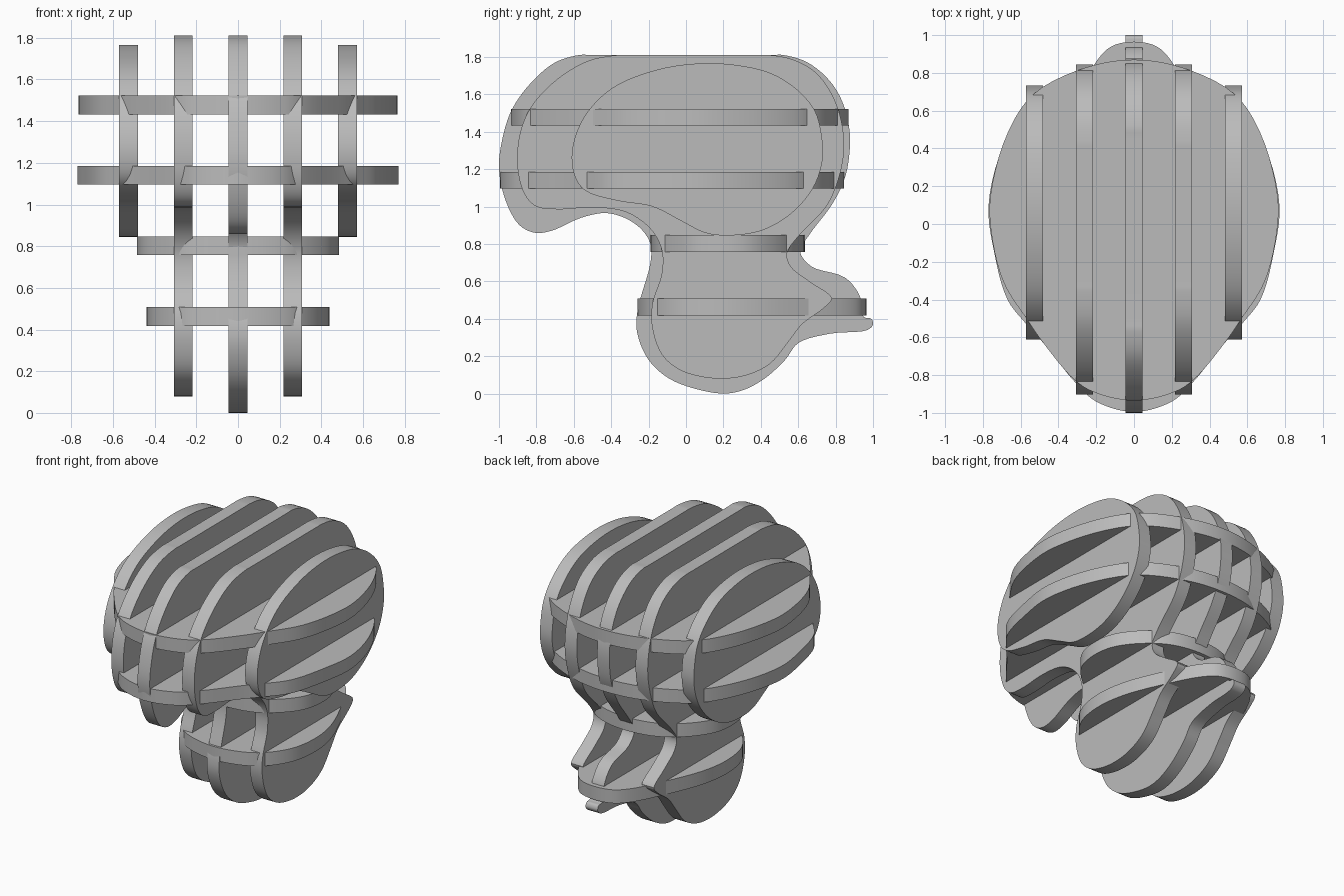
import bpy
import bmesh
from mathutils import Matrix, Vector

default_cube = bpy.data.objects.get("Cube")
if default_cube:
    bpy.data.objects.remove(default_cube, do_unlink=True)

THICKNESS = .09
STEPS_PER_SPAN = 5

# One matte grey for the whole interlocking lattice
sheet_grey = bpy.data.materials.new("sheet_grey")
sheet_grey.use_nodes = True
sheet_colour = (.5, .5, .5, 1)
sheet_grey.diffuse_color = sheet_colour
shader = next(node for node in sheet_grey.node_tree.nodes if node.type == "BSDF_PRINCIPLED")
shader.inputs["Base Color"].default_value = sheet_colour


def smooth_loop(points):
    """Closed centripetal spline passing through every point."""
    points = [Vector(point) for point in points]
    count = len(points)
    outline = []
    for i in range(count):
        before, start, end, after = (points[(i + k) % count] for k in (-1, 0, 1, 2))
        knot_start = (start - before).length ** .5
        knot_end = knot_start + (end - start).length ** .5
        knot_after = knot_end + (after - end).length ** .5
        for step in range(STEPS_PER_SPAN):
            t = knot_start + (knot_end - knot_start) * step / STEPS_PER_SPAN
            first = before.lerp(start, t / knot_start)
            middle = start.lerp(end, (t - knot_start) / (knot_end - knot_start))
            last = end.lerp(after, (t - knot_end) / (knot_after - knot_end))
            left = first.lerp(middle, t / knot_end)
            right = middle.lerp(last, (t - knot_start) / (knot_after - knot_start))
            outline.append(left.lerp(right, (t - knot_start) / (knot_end - knot_start)))
    return outline


def sheet(name, points, placement):
    """Cut a flat sheet from a smooth outline and give it thickness."""
    mesh = bpy.data.meshes.new(name)
    bm = bmesh.new()
    corners = [bm.verts.new((p.x, p.y, -THICKNESS / 2)) for p in smooth_loop(points)]
    face = bm.faces.new(corners)
    extruded = bmesh.ops.extrude_face_region(bm, geom=[face], use_keep_orig=True)
    raised = [item for item in extruded["geom"] if isinstance(item, bmesh.types.BMVert)]
    bmesh.ops.translate(bm, verts=raised, vec=(0, 0, THICKNESS))
    bm.transform(placement)
    bmesh.ops.recalc_face_normals(bm, faces=bm.faces)
    bm.to_mesh(mesh)
    bm.free()
    mesh.materials.append(sheet_grey)
    sheet_object = bpy.data.objects.new(name, mesh)
    bpy.context.collection.objects.link(sheet_object)
    bpy.ops.object.select_all(action="DESELECT")
    sheet_object.select_set(True)
    bpy.context.view_layer.objects.active = sheet_object
    bpy.ops.object.shade_smooth_by_angle(angle=.6)


def upright_rib(name, x, points):
    # Local x runs along y, local y runs up, local z runs across the model
    turn = Matrix(((0, 0, 1, x), (1, 0, 0, 0), (0, 1, 0, 0), (0, 0, 0, 1)))
    sheet(name, points, turn)


def level_plate(name, z, half_outline):
    # Half outline runs from the back centre to the front centre
    mirrored = [(-x, y) for x, y in reversed(half_outline[1:-1])]
    sheet(name, half_outline + mirrored, Matrix.Translation((0, 0, z)))


# Upright rib profiles, as (y, z)
middle_profile = [
    (-.57, 1.81), (-.5, 1.81), (.45, 1.81), (.52, 1.81), (.65, 1.77), (.77, 1.67),
    (.84, 1.55), (.875, 1.4), (.87, 1.25), (.845, 1.14), (.78, 1.01), (.66, .85),
    (.61, .76), (.67, .68), (.85, .62), (.93, .52), (.95, .41), (.99, .4), (1, .37),
    (.97, .34), (.77, .32), (.6, .27), (.53, .18), (.42, .08), (.31, .02), (.21, 0),
    (.07, .02), (-.09, .08), (-.2, .18), (-.26, .32), (-.26, .44), (-.19, .7),
    (-.19, .8), (-.24, .88), (-.33, .94), (-.43, .965), (-.56, .94), (-.72, .87),
    (-.81, .86), (-.89, .9), (-.96, 1.02), (-1, 1.2), (-.98, 1.37), (-.93, 1.52),
    (-.83, 1.66), (-.7, 1.77)]
inner_profile = [
    (-.36, 1.81), (-.3, 1.81), (.38, 1.81), (.44, 1.81), (.56, 1.79), (.69, 1.72),
    (.78, 1.6), (.83, 1.46), (.845, 1.3), (.81, 1.13), (.75, 1), (.6, .84),
    (.54, .75), (.56, .68), (.66, .6), (.78, .51), (.74, .46), (.62, .37),
    (.55, .28), (.45, .16), (.33, .1), (.21, .08), (.08, .09), (-.04, .13),
    (-.13, .21), (-.18, .35), (-.18, .48), (-.13, .64), (-.13, .77), (-.19, .88),
    (-.32, .97), (-.5, .995), (-.68, .985), (-.8, 1), (-.86, 1.06), (-.9, 1.2),
    (-.89, 1.38), (-.83, 1.53), (-.69, 1.68), (-.52, 1.78)]
outer_profile = [
    (.07, 1.765), (-.16, 1.73), (-.4, 1.63), (-.55, 1.47), (-.61, 1.29),
    (-.59, 1.15), (-.53, 1.08), (-.36, 1.03), (-.18, 1), (-.02, .92), (.1, .86),
    (.22, .845), (.4, .87), (.56, .96), (.68, 1.1), (.73, 1.25), (.725, 1.38),
    (.69, 1.51), (.6, 1.62), (.46, 1.71), (.28, 1.755)]

upright_rib("middle_rib", 0, middle_profile)
for side_name, side in (("left", 1), ("right", -1)):
    upright_rib(side_name + "_inner_rib", side * .263, inner_profile)
    upright_rib(side_name + "_outer_rib", side * .526, outer_profile)

# Level plates, as (x, y) half outlines
level_plate("upper_plate", 1.477, [
    (0, .87), (.25, .83), (.53, .69), (.67, .48), (.76, .15), (.755, -.05),
    (.69, -.31), (.57, -.5), (.48, -.63), (.31, -.83), (.2, -.895), (0, -.935)])
level_plate("lower_plate", 1.14, [
    (0, .845), (.25, .81), (.53, .67), (.69, .42), (.77, .1), (.74, -.15),
    (.67, -.4), (.57, -.53), (.48, -.63), (.31, -.84), (.2, -.94), (0, -.995)])
level_plate("neck_plate", .802, [
    (0, .635), (.2, .6), (.35, .5), (.46, .35), (.485, .2), (.45, .04),
    (.31, -.11), (.2, -.165), (0, -.19)])
level_plate("base_plate", .462, [
    (0, .965), (.12, .94), (.2, .86), (.31, .65), (.41, .4), (.44, .2),
    (.41, 0), (.31, -.15), (.2, -.22), (0, -.26)])
